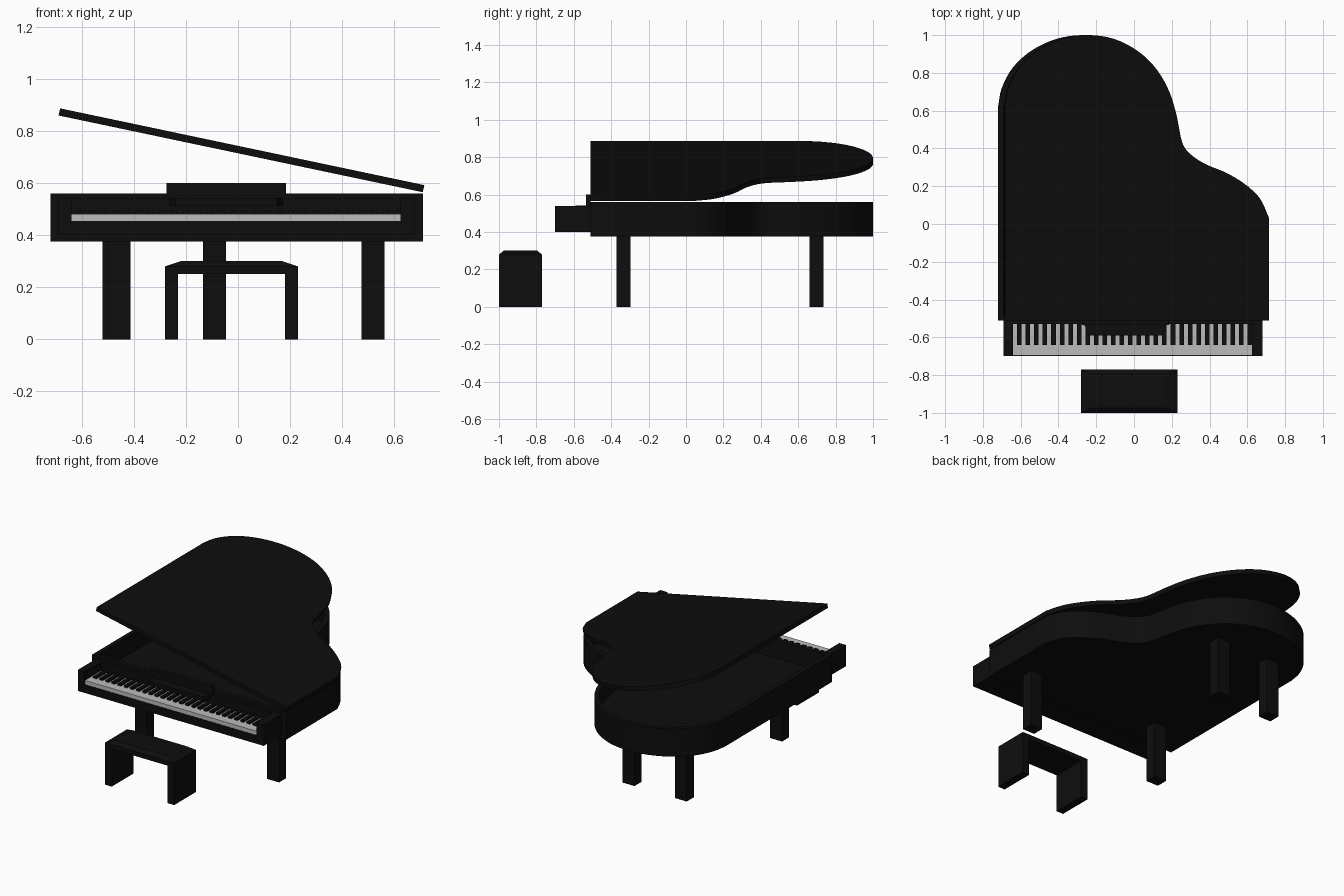
import bpy, bmesh, math
from mathutils import Vector, Matrix

if "Cube" in bpy.data.objects:
    bpy.data.objects.remove(bpy.data.objects["Cube"])


def material(name, v):
    m = bpy.data.materials.new(name)
    m.diffuse_color = (v, v, v, 1)
    m.use_nodes = True
    m.node_tree.nodes["Principled BSDF"].inputs["Base Color"].default_value = m.diffuse_color
    return m


BLACK = material("black_lacquer", 0.004)
WHITE = material("ivory", 0.5)


def finish(bm, name, mat=BLACK, smooth=False):
    bmesh.ops.recalc_face_normals(bm, faces=bm.faces)
    me = bpy.data.meshes.new(name)
    bm.to_mesh(me)
    bm.free()
    me.materials.append(mat)
    ob = bpy.data.objects.new(name, me)
    bpy.context.collection.objects.link(ob)
    if smooth:
        bpy.ops.object.select_all(action='DESELECT')
        bpy.context.view_layer.objects.active = ob
        ob.select_set(True)
        bpy.ops.object.shade_smooth_by_angle(angle=math.radians(30))
    return ob


def add_box(bm, x0, x1, y0, y1, z0, z1):
    size = Matrix.Diagonal((x1 - x0, y1 - y0, z1 - z0, 1))
    pos = Matrix.Translation(((x0 + x1) / 2, (y0 + y1) / 2, (z0 + z1) / 2))
    return bmesh.ops.create_cube(bm, size=1, matrix=pos @ size)["verts"]


def box(name, *dims, mat=BLACK):
    bm = bmesh.new()
    add_box(bm, *dims)
    return finish(bm, name, mat)


def spline(pts, steps=4):
    """Catmull-Rom curve through the points."""
    p = [Vector(q) for q in pts]
    p = [2 * p[0] - p[1]] + p + [2 * p[-1] - p[-2]]
    out = []
    for a, b, c, d in zip(p, p[1:], p[2:], p[3:]):
        for i in range(steps):
            t = i / steps
            out.append(0.5 * (2 * b + (c - a) * t + (2 * a - 5 * b + 4 * c - d) * t**2
                              + (3 * b - a - 3 * c + d) * t**3))
    return out + [p[-2]]


# Wing-shaped case outline, from the left side round the tail to the right side
CURVE = [(-0.72, 0.62), (-0.70, 0.72), (-0.64, 0.83), (-0.54, 0.92), (-0.41, 0.98),
         (-0.27, 1.0), (-0.13, 0.98), (0.0, 0.915), (0.10, 0.82), (0.17, 0.70),
         (0.21, 0.57), (0.24, 0.43), (0.29, 0.365), (0.37, 0.315), (0.48, 0.27),
         (0.58, 0.21), (0.66, 0.135), (0.71, 0.03)]
OUTLINE = [Vector((-0.72, -0.51))] + spline(CURVE) + [Vector((0.71, -0.51))]


def prism(bm, z0, z1):
    """Extruded outline; returns the top face."""
    lo = [bm.verts.new((p.x, p.y, z0)) for p in OUTLINE]
    hi = [bm.verts.new((p.x, p.y, z1)) for p in OUTLINE]
    n = len(lo)
    for i in range(n):
        j = (i + 1) % n
        bm.faces.new((lo[i], lo[j], hi[j], hi[i]))
    bm.faces.new(lo)
    top = bm.faces.new(hi)
    bmesh.ops.recalc_face_normals(bm, faces=bm.faces)
    return top


# Hollow case with soundboard floor
bm = bmesh.new()
top = prism(bm, 0.375, 0.56)
bmesh.ops.inset_individual(bm, faces=[top], thickness=0.03, use_even_offset=True)
bmesh.ops.inset_individual(bm, faces=[top], thickness=0.0005, depth=-0.12, use_even_offset=True)
finish(bm, "case", smooth=True)

# Raised lid, hinged on the right edge
bm = bmesh.new()
prism(bm, 0, 0.028)
hinge = Vector((0.71, 0, 0))
bmesh.ops.translate(bm, verts=bm.verts, vec=-hinge)
bmesh.ops.rotate(bm, verts=bm.verts, cent=(0, 0, 0),
                 matrix=Matrix.Rotation(math.radians(11.9), 3, 'Y'))
bmesh.ops.translate(bm, verts=bm.verts, vec=hinge + Vector((0, 0, 0.565)))
finish(bm, "lid", smooth=True)

# Keyboard surround
box("key_bed", -0.69, 0.68, -0.70, -0.505, 0.40, 0.455)
box("left_cheek", -0.69, -0.64, -0.70, -0.505, 0.40, 0.54)
box("right_cheek", 0.625, 0.68, -0.70, -0.505, 0.40, 0.54)
box("fallboard", -0.64, 0.625, -0.53, -0.505, 0.455, 0.54)

# Keys
box("white_keys", -0.64, 0.625, -0.697, -0.53, 0.455, 0.482, mat=WHITE)
bm = bmesh.new()
COUNT = 28
pitch = 1.265 / COUNT
for i in range(COUNT):
    x = -0.64 + (i + 1) * pitch
    add_box(bm, x - 0.024, x, -0.64, -0.53, 0.475, 0.494)
finish(bm, "black_keys")

# Music desk with a tapered ledge
box("music_desk", -0.275, 0.185, -0.535, -0.51, 0.50, 0.60)
bm = bmesh.new()
for v in add_box(bm, -0.265, 0.175, -0.59, -0.53, 0.515, 0.543):
    if v.co.y < -0.56:
        v.co.x += 0.025 if v.co.x < 0 else -0.025
finish(bm, "music_ledge")

# Legs
for name, x, y in (("front_left_leg", -0.50, -0.372), ("front_right_leg", 0.475, -0.372),
                   ("back_left_leg", -0.52, 0.66), ("back_right_leg", -0.135, 0.66)):
    box(name, x, x + 0.088, y, y + 0.075, 0, 0.38)

# Bench: chamfered seat on two side panels
bm = bmesh.new()
add_box(bm, -0.28, 0.23, -1.0, -0.77, 0.25, 0.28)
roof = max(bm.faces, key=lambda f: f.calc_center_median().z)
cap = bmesh.ops.extrude_discrete_faces(bm, faces=[roof])["faces"][0]
for v in cap.verts:
    v.co.x += 0.06 if v.co.x < 0 else -0.06
    v.co.y += 0.025 if v.co.y < -0.9 else -0.025
    v.co.z = 0.30
finish(bm, "bench_seat")
box("bench_left_panel", -0.28, -0.23, -1.0, -0.77, 0, 0.25)
box("bench_right_panel", 0.18, 0.23, -1.0, -0.77, 0, 0.25)
